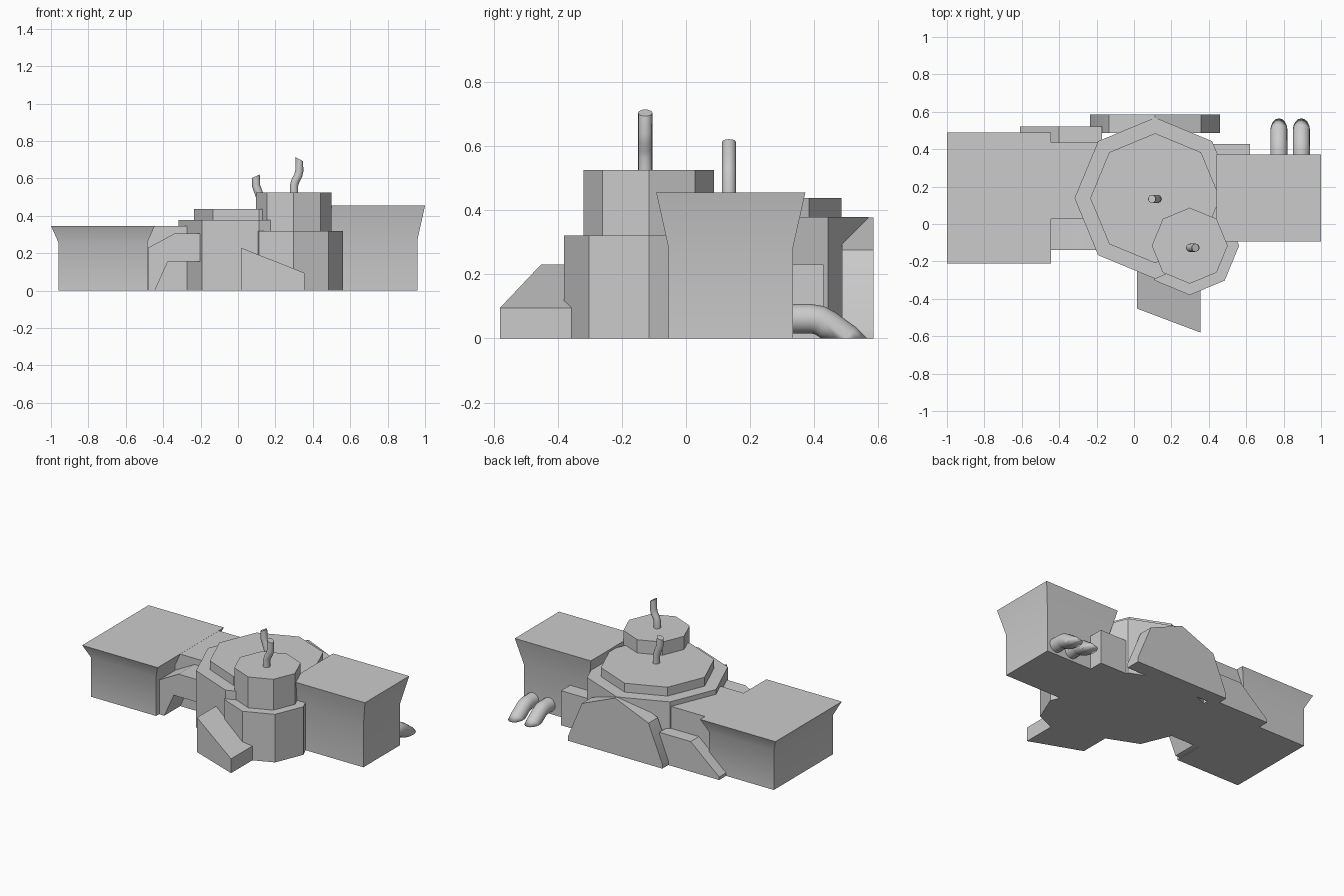
import bpy, bmesh, math
from mathutils import Vector, Matrix

old = bpy.data.objects.get("Cube")
if old:
    bpy.data.objects.remove(old, do_unlink=True)

grey = bpy.data.materials.new("concrete grey")
grey.use_nodes = True
grey.diffuse_color = (0.6, 0.6, 0.6, 1)
grey.node_tree.nodes["Principled BSDF"].inputs["Base Color"].default_value = (0.6, 0.6, 0.6, 1)


def finish(name, bm):
    """Turn a bmesh into a shaded object with the single material."""
    bmesh.ops.recalc_face_normals(bm, faces=bm.faces)
    mesh = bpy.data.meshes.new(name)
    bm.to_mesh(mesh)
    bm.free()
    mesh.materials.append(grey)
    obj = bpy.data.objects.new(name, mesh)
    bpy.context.collection.objects.link(obj)
    bpy.ops.object.select_all(action="DESELECT")
    obj.select_set(True)
    bpy.context.view_layer.objects.active = obj
    bpy.ops.object.shade_smooth_by_angle(angle=math.radians(30))
    return obj


def loft(name, rings):
    """Join closed rings of equal length and cap both ends."""
    bm = bmesh.new()
    loops = [[bm.verts.new(p) for p in ring] for ring in rings]
    n = len(loops[0])
    for a, b in zip(loops, loops[1:]):
        for i in range(n):
            j = (i + 1) % n
            bm.faces.new((a[i], a[j], b[j], b[i]))
    bm.faces.new(loops[0])
    bm.faces.new(loops[-1])
    return finish(name, bm)


def rect(x0, x1, y0, y1, z):
    return [(x0, y0, z), (x1, y0, z), (x1, y1, z), (x0, y1, z)]


def box(name, x0, x1, y0, y1, top):
    return loft(name, [rect(x0, x1, y0, y1, 0), rect(x0, x1, y0, y1, top)])


def flared_hall(name, x0, x1, y0, y1, top, flare_z, d=0.039):
    """Block with upright walls that spread outward below the roof."""
    foot = (x0 + d, x1 - d, y0 + d, y1 - d)
    return loft(name, [rect(*foot, 0), rect(*foot, flare_z), rect(x0, x1, y0, y1, top)])


def octagon(name, cx, cy, r, z0, z1):
    ring = [(cx + r * math.cos(i * math.pi / 4), cy + r * math.sin(i * math.pi / 4)) for i in range(8)]
    return loft(name, [[(x, y, z) for x, y in ring] for z in (z0, z1)])


def slab(name, profile, y0, y1):
    """Extrude an x-z profile along y."""
    return loft(name, [[(x, y, z) for x, z in profile] for y in (y0, y1)])


def tube(name, points, r, sides=16, ground=False, end_tilt=0):
    """Sweep a circle along a path, mitring each bend."""
    pts = [Vector(p) for p in points]
    rings = []
    for i, p in enumerate(pts):
        t = (pts[min(i + 1, len(pts) - 1)] - pts[max(i - 1, 0)]).normalized()
        if i == len(pts) - 1 and end_tilt:
            t = Matrix.Rotation(end_tilt, 3, "Y") @ t
        rot = Vector((0, 0, 1)).rotation_difference(t)
        rings.append([p + rot @ Vector((r * math.cos(a), r * math.sin(a), 0))
                      for a in (2 * math.pi * k / sides for k in range(sides))])
    obj = loft(name, rings)
    if ground:
        bm = bmesh.new()
        bm.from_mesh(obj.data)
        bmesh.ops.bisect_plane(bm, geom=bm.verts[:] + bm.edges[:] + bm.faces[:],
                               plane_co=(0, 0, 0), plane_no=(0, 0, 1), clear_inner=True)
        bmesh.ops.holes_fill(bm, edges=[e for e in bm.edges if e.is_boundary])
        bm.to_mesh(obj.data)
        bm.free()
    return obj


# Side halls and the block joining the right one to the core
flared_hall("left_hall", 0.44, 1.0, -0.093, 0.372, 0.455, 0.28)
flared_hall("right_hall", -1.0, -0.445, -0.21, 0.488, 0.347, 0.26)
box("right_connector", -0.5, 0.0, 0.028, 0.435, 0.346)
box("left_connector", 0.2, 0.62, 0.1, 0.428, 0.23)

# Central core in two tiers
octagon("core_lower", 0.113, 0.138, 0.431, 0, 0.378)
octagon("core_upper", 0.113, 0.138, 0.347, 0.37, 0.437)

# Front tower in two tiers
octagon("tower_lower", 0.298, -0.116, 0.264, 0, 0.32)
octagon("tower_upper", 0.298, -0.116, 0.203, 0.31, 0.525)

# Upright eight-sided disc behind the core, half sunk in the ground
cx, cz, r = 0.112, 0.03, 0.347
disc = [(cx + r * math.cos(i * math.pi / 4), cz + r * math.sin(i * math.pi / 4)) for i in range(5)]
slab("back_disc", [(cx + r, 0)] + disc + [(cx - r, 0)], 0.487, 0.585)

# Bent braces in front of and behind the right hall
slab("front_brace", [(-0.48, 0), (-0.445, 0), (-0.375, 0.155), (-0.15, 0.155),
                     (-0.15, 0.305), (-0.34, 0.305), (-0.48, 0.23)], -0.14, 0.04)
slab("back_brace", [(-0.17, 0), (-0.61, 0), (-0.61, 0.02), (-0.4, 0.2), (-0.17, 0.2)], 0.42, 0.522)

# Sloping entrance ramp
foot = [(0.015, -0.452), (0.355, -0.58), (0.355, -0.3), (0.015, -0.2)]
loft("entrance_ramp", [[(x, y, 0) for x, y in foot],
                       [(x, y, 0.23 if x < 0.1 else 0.095) for x, y in foot]])

# Bent roof chimneys
tube("tower_chimney", [(0.3, -0.127, 0.515), (0.3, -0.127, 0.565), (0.308, -0.127, 0.59),
                       (0.322, -0.127, 0.615), (0.328, -0.127, 0.64), (0.328, -0.127, 0.703)],
     0.022, end_tilt=0.5)
tube("core_chimney", [(0.125, 0.134, 0.43), (0.122, 0.134, 0.49), (0.108, 0.134, 0.53),
                      (0.097, 0.134, 0.56), (0.096, 0.134, 0.612)], 0.022, end_tilt=-0.4)

# Pipes running from the left hall into the ground
for i, x in enumerate((0.775, 0.895)):
    tube(f"ground_pipe_{i + 1}", [(x, 0.28, 0.061), (x, 0.39, 0.061), (x, 0.415, 0.057),
                                  (x, 0.44, 0.043), (x, 0.5, 0.0), (x, 0.58, -0.08)],
         0.046, ground=True)
